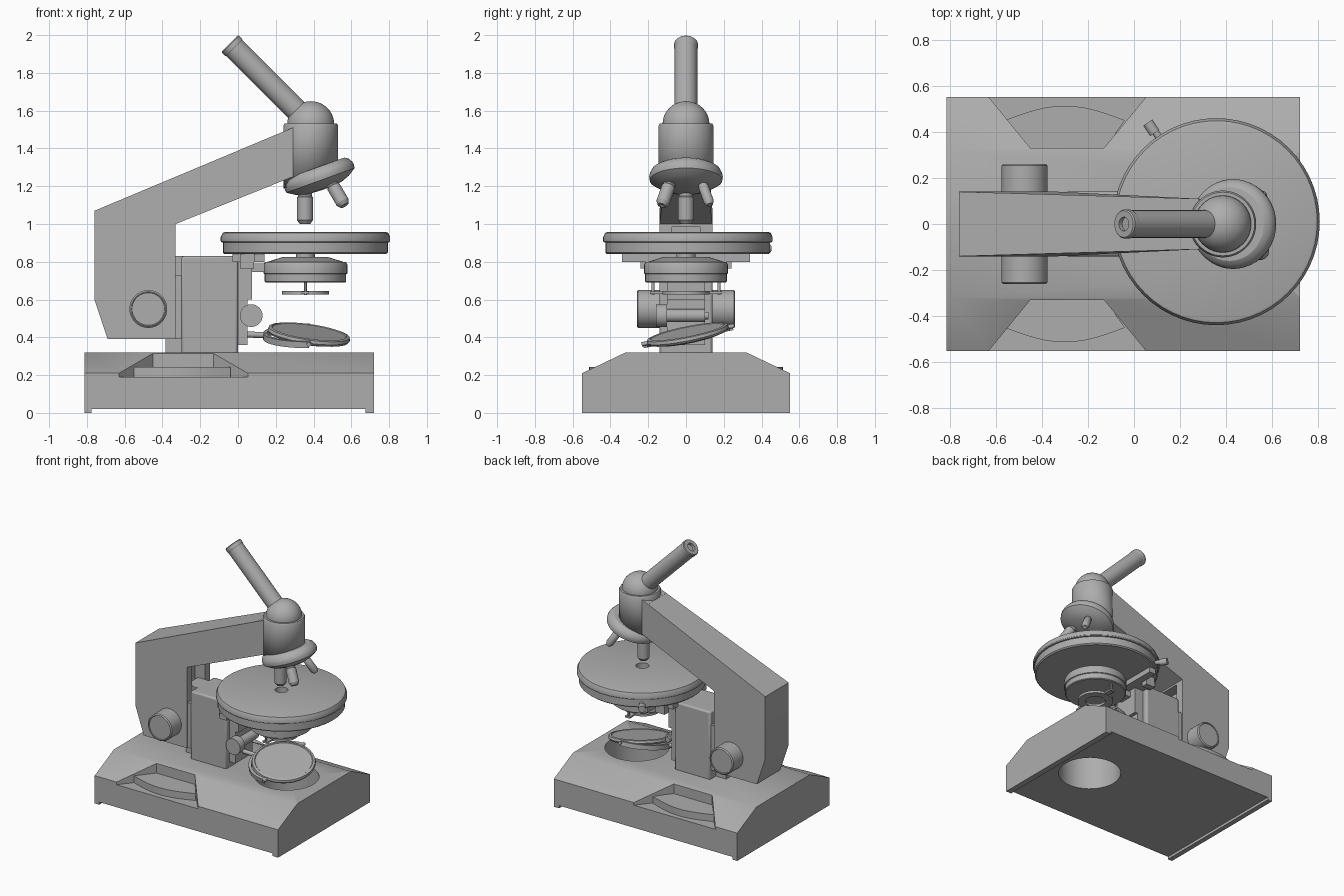
import bpy, bmesh, math
from mathutils import Vector, Matrix

if "Cube" in bpy.data.objects:
    bpy.data.objects.remove(bpy.data.objects["Cube"])

# dark grey finish used on every part
grey = bpy.data.materials.new('dark_grey')
grey.diffuse_color = (.42, .42, .42, 1)
grey.use_nodes = True
grey.node_tree.nodes["Principled BSDF"].inputs["Base Color"].default_value = grey.diffuse_color


def smooth(ob, angle=30):
    bpy.ops.object.select_all(action='DESELECT')
    ob.select_set(True)
    bpy.context.view_layer.objects.active = ob
    bpy.ops.object.shade_smooth_by_angle(angle=math.radians(angle))


def finish(name, bm):
    bmesh.ops.remove_doubles(bm, verts=bm.verts, dist=1e-5)
    bmesh.ops.recalc_face_normals(bm, faces=bm.faces)
    me = bpy.data.meshes.new(name)
    bm.to_mesh(me)
    bm.free()
    me.materials.append(grey)
    ob = bpy.data.objects.new(name, me)
    bpy.context.collection.objects.link(ob)
    smooth(ob)
    return ob


def prism(name, pts, axis, lo, hi):
    """Extrude a 2D outline along an axis."""
    place = {'x': lambda a, b, t: (t, a, b), 'y': lambda a, b, t: (a, t, b),
             'z': lambda a, b, t: (a, b, t)}[axis]
    bm = bmesh.new()
    f = bm.faces.new([bm.verts.new(place(a, b, lo)) for a, b in pts])
    ext = bmesh.ops.extrude_face_region(bm, geom=[f])
    step = Vector(place(0, 0, hi - lo))
    bmesh.ops.translate(bm, vec=step, verts=[v for v in ext['geom'] if isinstance(v, bmesh.types.BMVert)])
    bm.faces.ensure_lookup_table()
    return finish(name, bm)


def box(name, x0, x1, y0, y1, z0, z1):
    return prism(name, [(x0, y0), (x1, y0), (x1, y1), (x0, y1)], 'z', z0, z1)


def lathe(name, prof, loc=(0, 0, 0), direction=(0, 0, 1), segs=40, closed=False):
    """Revolve (radius, height) points around a direction."""
    bm = bmesh.new()
    vs = [bm.verts.new((r, 0, z)) for r, z in prof]
    es = [bm.edges.new(p) for p in zip(vs, vs[1:])]
    if closed:
        es.append(bm.edges.new((vs[-1], vs[0])))
    bmesh.ops.spin(bm, geom=vs + es, cent=(0, 0, 0), axis=(0, 0, 1),
                   angle=2 * math.pi, steps=segs, use_duplicate=False)
    rot = Vector((0, 0, 1)).rotation_difference(Vector(direction)).to_matrix().to_4x4()
    bm.transform(Matrix.Translation(loc) @ rot)
    return finish(name, bm)


def rod(name, a, b, r, segs=20):
    a, b = Vector(a), Vector(b)
    h = (b - a).length
    return lathe(name, [(0, 0), (r, 0), (r, h), (0, h)], a, b - a, segs)


def modify(ob, kind, **kw):
    m = ob.modifiers.new(kind, kind)
    for k, v in kw.items():
        setattr(m, k, v)
    bpy.ops.object.select_all(action='DESELECT')
    ob.select_set(True)
    bpy.context.view_layer.objects.active = ob
    bpy.ops.object.modifier_apply(modifier=m.name)


def cut(ob, cutter):
    modify(ob, 'BOOLEAN', object=cutter, operation='DIFFERENCE', solver='EXACT')
    bpy.data.objects.remove(cutter)


# base with chamfered sides, end lips, light well and grip recesses
base = prism('base', [(-.55, 0), (.55, 0), (.55, .21), (.32, .32), (-.32, .32), (-.55, .21)], 'x', -.813, .72)
cut(base, box('cutter', -.775, .675, -.7, .7, -.1, .02))
cut(base, rod('cutter', (.41, 0, -.1), (.41, 0, .5), .22, 48))
for s in (-1, 1):
    cut(base, prism('cutter', [(-.45, .33 * s), (-.13, .33 * s), (.0682, .57 * s), (-.6464, .57 * s)], 'z', .19, .5))
    # curved ledge inside each recess
    arc = [(-.04 - .52 * i / 12, s * (.45 + .063 * math.sin(math.pi * i / 12))) for i in range(13)]
    prism('grip_ledge', [(-.45, .32 * s), (-.13, .32 * s)] + arc, 'z', .185, .242)
smooth(base)

# arm, narrowing towards the head
arm = prism('arm', [(-.69, .39), (-.33, .39), (-.33, 1.0), (.29, 1.25), (.29, 1.51), (-.76, 1.07), (-.76, .60)],
            'y', -.14, .14)
for v in arm.data.vertices:
    if v.co.x > 0:
        v.co.y *= .78
cut(arm, box('cutter', -.41, -.30, -.075, .075, .3, .985))
smooth(arm)

# column with dovetail slide and guide rails
column = box('column', -.30, 0, -.14, .14, .31, .83)
modify(column, 'BEVEL', width=.012, segments=2, limit_method='ANGLE')
smooth(column, 50)
box('column_slide', -.385, -.28, -.07, .07, .31, .83)
for s in (-1, 1):
    box('guide_rail', -.34, -.29, s * .10 - .03, s * .10 + .03, .39, .73)

# focus knobs
for s in (-1, 1):
    lathe('focus_knob', [(0, 0), (.1, 0), (.1, .13), (.092, .137), (.088, .137), (.086, .132), (0, .132)],
          (-.475, .123 * s, .55), (0, s, 0))

# condenser carrier and its small knob
prism('condenser_carrier', [(0, .36), (.05, .36), (.05, .60), (.075, .60), (.075, .82), (0, .82)], 'y', -.1, .1)
rod('condenser_knob', (.07, -.16, .515), (.07, -.10, .515), .06, 32)
rod('condenser_knob_shaft', (.07, -.1, .515), (.07, .1, .515), .035)
rod('condenser_knob_end', (.07, .09, .515), (.07, .12, .515), .02)
box('condenser_arm', .05, .2, -.05, .05, .745, .79)

# stage with central hole, bracket and clamp screw
SX = .357
lathe('stage', [(.045, .84), (.427, .84), (.436, .848), (.436, .902), (.445, .904), (.449, .91), (.449, .93),
                (.438, .953), (.427, .957), (.045, .957)], (SX, .01, 0), segs=56, closed=True)
box('stage_bracket', -.03, .14, -.2, .2, .80, .842)
for s in (-1, 1):
    box('stage_bracket_foot', .01, .085, s * .215 - .025, s * .215 + .025, .765, .842)
    box('stage_bracket_ear', .085, .14, s * .265 - .075, s * .265 + .075, .80, .842)
rod('clamp_screw', (.12, .36, .87), (.085, .41, .87), .016)
rod('clamp_screw_head', (.09, .395, .87), (.06, .44, .87), .024)

# condenser and filter ring below it
lathe('condenser', [(0, .69), (.21, .69), (.216, .695), (.216, .735), (.222, .738), (.222, .785), (.215, .798),
                    (.20, .80), (.12, .825), (.05, .825), (.05, .845), (0, .845)], (SX, 0, 0))
lathe('filter_ring', [(.07, .627), (.125, .627), (.125, .645), (.07, .645)], (SX, 0, 0), closed=True)
for s in (-1, 1):
    rod('filter_pin', (SX, .175 * s, .625), (SX, .175 * s, .70), .008, 12)
    box('filter_tab', SX - .02, SX + .02, s * .15 - .04, s * .15 + .04, .63, .642)

# tilting mirror in a half-ring fork
MC = Vector((.375, .01, .412))
lathe('mirror', [(0, -.02), (.17, -.022), (.212, -.012), (.22, 0), (.216, .016), (.2, .02), (.196, .015), (0, .015)],
      MC, (.14, -.2, 1), 48)
bm = bmesh.new()
vs = [bm.verts.new((0, y, z)) for y, z in ((-.222, -.022), (-.242, -.022), (-.242, .012), (-.222, .012))]
f = bm.faces.new(vs)
ret = bmesh.ops.spin(bm, geom=[f], cent=(0, 0, 0), axis=(0, 0, 1), angle=-math.pi, steps=24)
bm.transform(Matrix.Translation(MC) @ Matrix.Rotation(.2, 4, 'X'))
finish('mirror_fork', bm)
rod('mirror_stem', (.03, 0, .415), (.155, 0, .412), .016)
for s in (-1, 1):
    p = Vector((0, s * math.cos(.2), s * math.sin(.2)))
    rod('mirror_pivot', MC + p * .2, MC + p * .25, .012, 12)

# head cut along the nosepiece slope, dome and slanted eyepiece tube
HX = .385
head = lathe('head', [(0, 1.15), (.145, 1.15), (.145, 1.52), (.138, 1.533), (0, 1.533)], (HX, 0, 0), segs=48)
bm = bmesh.new()
bm.from_mesh(head.data)
bmesh.ops.bisect_plane(bm, geom=bm.verts[:] + bm.edges[:] + bm.faces[:], plane_co=(.385, 0, 1.24),
                       plane_no=(.34, 0, -.94), clear_outer=True)
bmesh.ops.holes_fill(bm, edges=[e for e in bm.edges if e.is_boundary])
bm.to_mesh(head.data)
bm.free()
dome = [(.124 * math.cos(t * math.pi / 20), 1.53 + .12 * math.sin(t * math.pi / 20)) for t in range(10)]
lathe('dome', [(0, 1.525), (.124, 1.525)] + dome + [(0, 1.65)], (HX, 0, 0))
box('head_mount', .24, .29, -.109, .109, 1.25, 1.49)
L = .607
lathe('eyepiece_tube', [(0, 0), (.06, 0), (.06, L - .035), (.063, L - .03), (.063, L - .006), (.058, L),
                        (.03, L), (.03, L - .02), (0, L - .02)], (HX, 0, 1.527), (-1, 0, 1), 32)

# tilted revolving nosepiece
AX = Vector((.34, 0, -.94)).normalized()
APEX = Vector((.355, 0, 1.457))
lathe('nosepiece', [(0, .165), (.16, .17), (.18, .183), (.192, .205), (.195, .22), (.192, .24), (.182, .247),
                    (.15, .268), (.10, .286), (0, .292)], APEX, AX, 48)

# three objectives fanned around the nosepiece axis
for name, ang, r, tip in (('objective_long', 0, .042, .457), ('objective_medium', -120, .036, .435),
                          ('objective_short', 120, .027, .43)):
    d = Matrix.Rotation(math.radians(ang), 3, AX) @ Vector((0, 0, -1))
    lathe(name, [(0, .2), (r * .9, .2), (r * .9, .31), (r, .315), (r, tip - .02), (r * .65, tip),
                 (r * .35, tip), (0, tip - .008)], APEX, d, 24)
